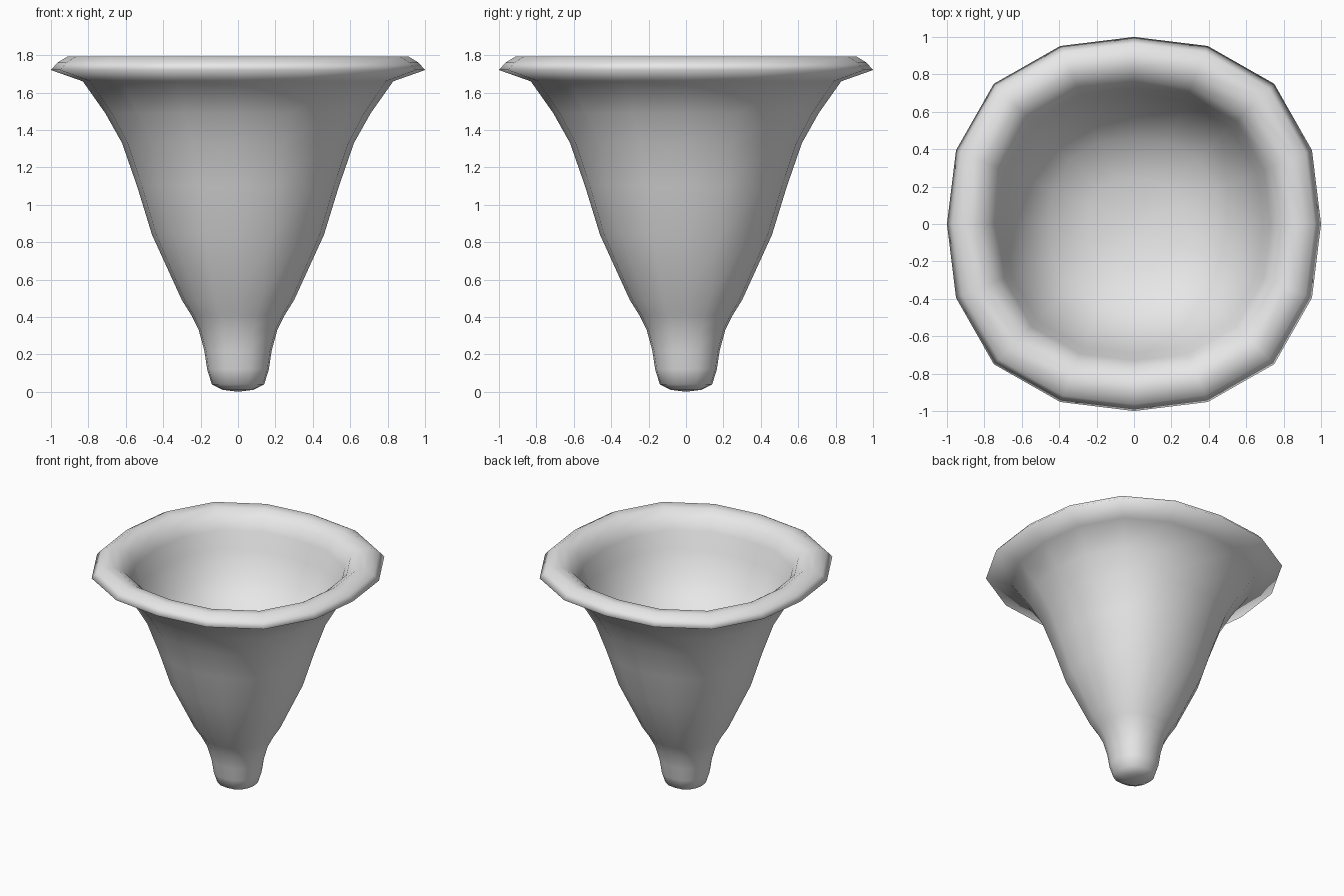
import bpy
import bmesh
from math import sin, cos, pi
from mathutils import Vector

if "Cube" in bpy.data.objects:
    bpy.data.objects.remove(bpy.data.objects["Cube"])

SIDES = 16

grey = bpy.data.materials.new("plain grey")
grey.diffuse_color = (0.8, 0.8, 0.8, 1)
grey.use_nodes = True
grey.node_tree.nodes["Principled BSDF"].inputs["Base Color"].default_value = grey.diffuse_color


def ring(bm, radius, z):
    """Slightly squared-off circle of vertices."""
    out = []
    for i in range(SIDES):
        a = 2 * pi * i / SIDES
        r = radius * (1 + 0.06 * sin(2 * a) ** 2)
        out.append(bm.verts.new(Vector((r * cos(a), r * sin(a), z))))
    return out


# profile (radius, height): rounded tip, flared body, rolled rim, inner bowl
tip = [(0.08, 0.01), (0.14, 0.04), (0.165, 0.12), (0.18, 0.22)]
body = [(0.21, 0.33), (0.25, 0.41), (0.30, 0.49), (0.46, 0.84),
        (0.54, 1.10), (0.62, 1.33), (0.71, 1.49), (0.83, 1.66)]
rim = [(1.00, 1.72), (0.965, 1.76), (0.91, 1.793), (0.84, 1.787), (0.77, 1.74)]
bowl = [(0.73, 1.66), (0.69, 1.53), (0.60, 1.35), (0.46, 1.20), (0.25, 1.12)]

bm = bmesh.new()
rings = [ring(bm, r, z) for r, z in tip + body + rim + bowl]

# walls between neighbouring rings
for lower, upper in zip(rings, rings[1:]):
    for i in range(SIDES):
        j = (i + 1) % SIDES
        bm.faces.new((lower[i], lower[j], upper[j], upper[i]))

# closing fans under the tip and at the bottom of the bowl
foot = bm.verts.new((0, 0, 0))
floor = bm.verts.new((0, 0, 1.10))
for i in range(SIDES):
    j = (i + 1) % SIDES
    bm.faces.new((rings[0][j], rings[0][i], foot))
    bm.faces.new((rings[-1][i], rings[-1][j], floor))

bmesh.ops.recalc_face_normals(bm, faces=bm.faces[:])
for f in bm.faces:
    f.smooth = True

mesh = bpy.data.meshes.new("flared_cup")
bm.to_mesh(mesh)
bm.free()
mesh.materials.append(grey)
cup = bpy.data.objects.new("flared_cup", mesh)
bpy.context.collection.objects.link(cup)
